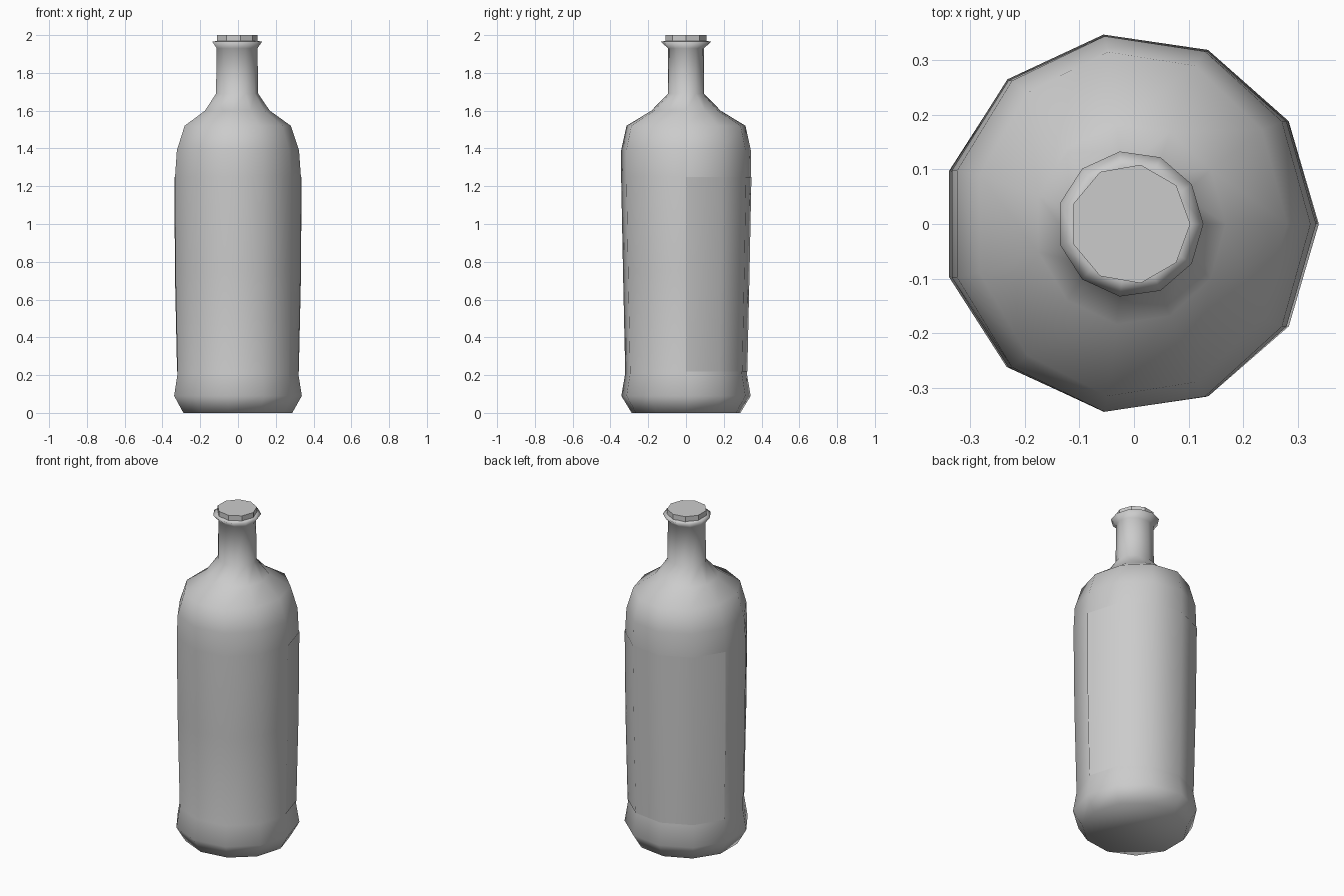
import bpy, bmesh, math

if "Cube" in bpy.data.objects:
    bpy.data.objects.remove(bpy.data.objects["Cube"])

CX = -0.007  # odd-sided rings sit slightly off centre in x


def lathe(name, rings, angles, closed=True, cap_bottom=False, cap_top=False, smooth=True):
    """Loft elliptical rings given as (z, radius_x, radius_y)."""
    bm = bmesh.new()
    loops = [[bm.verts.new((CX + rx * math.cos(a), ry * math.sin(a), z)) for a in angles]
             for z, rx, ry in rings]
    n = len(angles)
    for lo, hi in zip(loops, loops[1:]):
        for i in range(n if closed else n - 1):
            j = (i + 1) % n
            bm.faces.new((lo[i], lo[j], hi[j], hi[i]))
    if cap_bottom:
        bm.faces.new(loops[0][::-1])
    if cap_top:
        bm.faces.new(loops[-1])
    for f in bm.faces:
        f.smooth = smooth
    me = bpy.data.meshes.new(name)
    bm.to_mesh(me)
    bm.free()
    ob = bpy.data.objects.new(name, me)
    bpy.context.collection.objects.link(ob)
    return ob


def ring_angles(n):
    return [2 * math.pi * i / n for i in range(n)]


# Bottle body, shoulder, neck and flared lip
body = [
    (0.00, 0.294, 0.291), (0.09, 0.345, 0.346), (0.21, 0.326, 0.325),
    (0.75, 0.338, 0.337), (1.25, 0.340, 0.347), (1.39, 0.330, 0.347),
    (1.52, 0.287, 0.318), (1.60, 0.175, 0.185), (1.69, 0.114, 0.097),
    (1.93, 0.110, 0.096), (1.965, 0.134, 0.134), (1.97, 0.105, 0.105),
]
lathe("bottle", body, ring_angles(11), cap_bottom=True, cap_top=True)

# Stopper with nine flat sides
lathe("stopper", [(1.95, 0.11, 0.11), (2.0, 0.11, 0.11)], ring_angles(9),
      cap_bottom=True, cap_top=True, smooth=False)

# Thin label wrapped around the back half
label_rings = [(0.22, 0.329, 0.328), (0.75, 0.341, 0.340), (1.25, 0.343, 0.350)]
label_angles = [2 * math.pi * i / 11 for i in range(6)]
lathe("label", label_rings, label_angles, closed=False)
